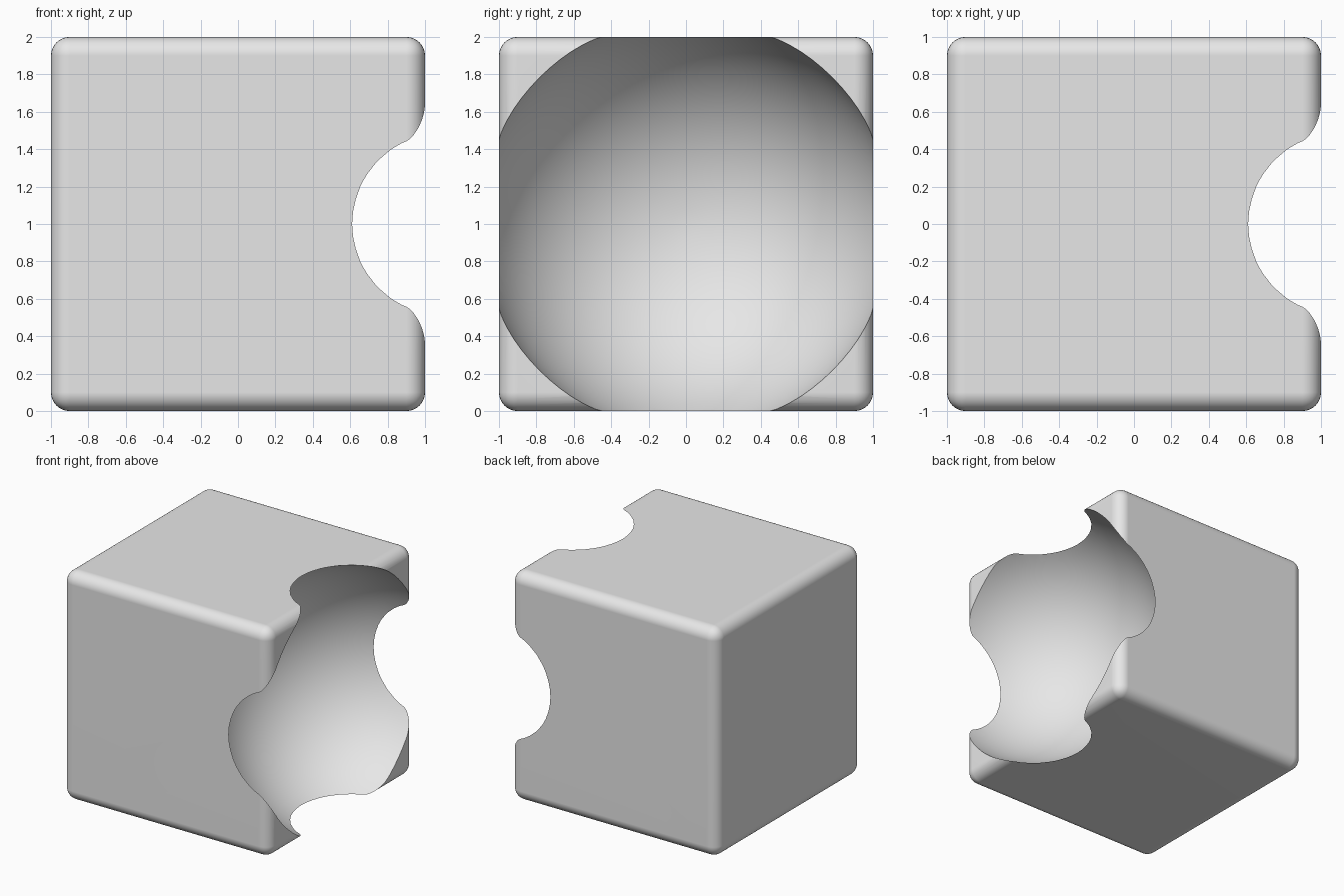
import bpy
import math

default = bpy.data.objects.get("Cube")
if default:
    bpy.data.objects.remove(default, do_unlink=True)


def make_material(name, colour):
    mat = bpy.data.materials.new(name)
    mat.use_nodes = True
    mat.diffuse_color = colour
    mat.node_tree.nodes["Principled BSDF"].inputs["Base Color"].default_value = colour
    return mat


grey = make_material("light grey", (0.8, 0.8, 0.8, 1.0))

# Spherical cutter, just outside the right-hand face
bpy.ops.mesh.primitive_uv_sphere_add(segments=96, ring_count=48, radius=1.112,
                                     location=(1.096, 0, 1),
                                     rotation=(0, math.pi / 2, 0))
cutter = bpy.context.object
cutter.name = "hollow_cutter"
cutter.data.materials.append(grey)
cutter.hide_render = True

# Block with rounded edges
bpy.ops.mesh.primitive_cube_add(size=2, location=(0, 0, 1))
block = bpy.context.object
block.name = "hollowed_block"
block.data.materials.append(grey)

bevel = block.modifiers.new("rounded_edges", 'BEVEL')
bevel.width = 0.1
bevel.segments = 8

# Scooped hollow
scoop = block.modifiers.new("scooped_hollow", 'BOOLEAN')
scoop.operation = 'DIFFERENCE'
scoop.solver = 'EXACT'
scoop.object = cutter

for name in [m.name for m in block.modifiers]:
    bpy.ops.object.modifier_apply(modifier=name)
bpy.data.objects.remove(cutter, do_unlink=True)

# Smooth hollow and rounded edges, crisp rim, even flat sides
bpy.ops.object.shade_smooth_by_angle(angle=math.radians(25))
weighted = block.modifiers.new("even_sides", 'WEIGHTED_NORMAL')
weighted.keep_sharp = True
